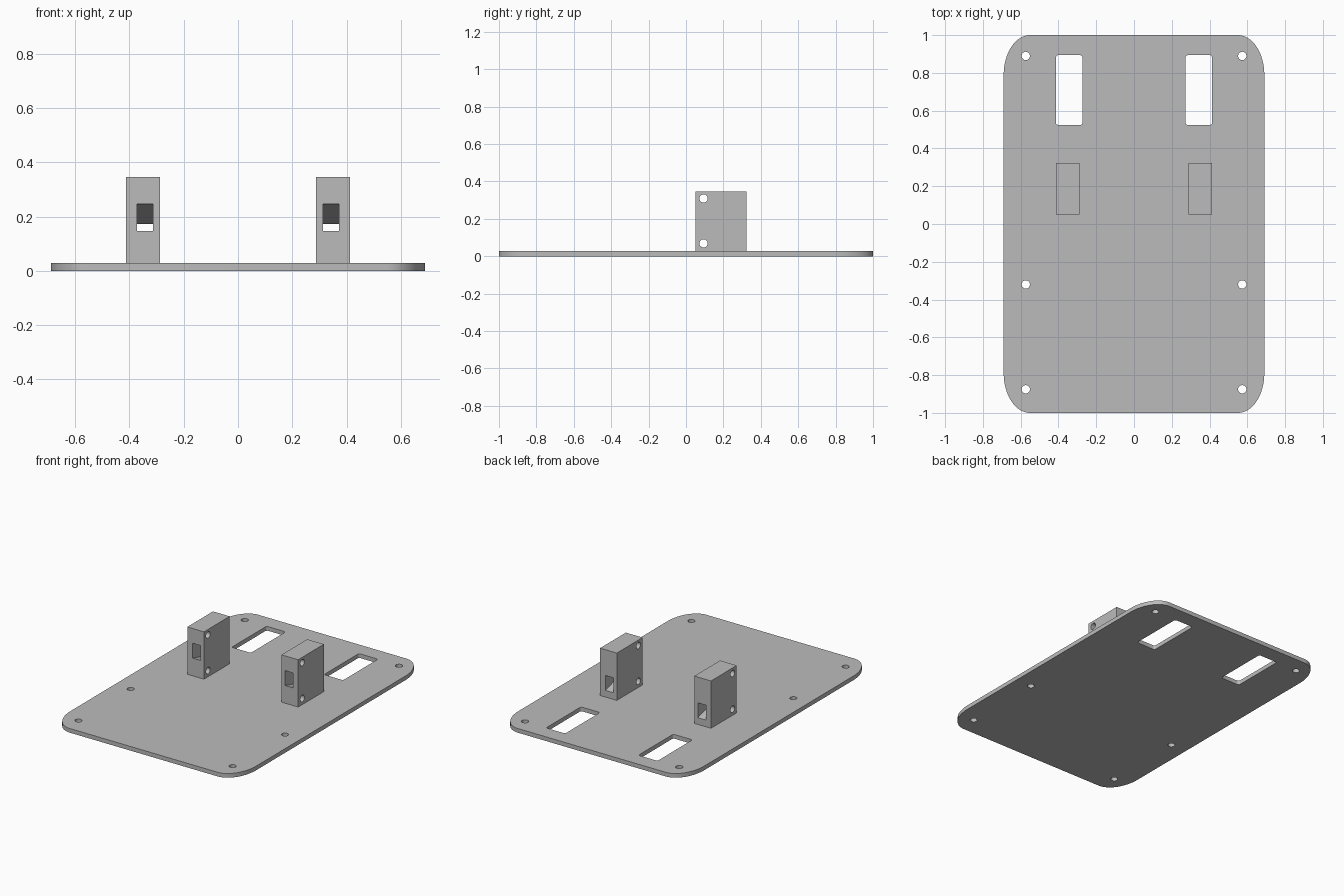
import bpy, bmesh
from math import cos, sin, pi
from mathutils import Vector

cube = bpy.data.objects.get("Cube")
if cube:
    bpy.data.objects.remove(cube, do_unlink=True)

grey = bpy.data.materials.new("mid grey")
grey.use_nodes = True
grey.diffuse_color = (0.5, 0.5, 0.5, 1)
grey.node_tree.nodes["Principled BSDF"].inputs["Base Color"].default_value = (0.5, 0.5, 0.5, 1)

TOP = 0.028


def rounded(cx, cy, hx, hy, rx, ry, steps):
    """Rectangle outline with elliptical corners."""
    pts = []
    for q, (sx, sy) in enumerate([(1, 1), (-1, 1), (-1, -1), (1, -1)]):
        for i in range(steps + 1):
            a = (q + i / steps) * pi / 2
            pts.append((cx + sx * (hx - rx) + rx * cos(a),
                        cy + sy * (hy - ry) + ry * sin(a)))
    return pts


def circle(cx, cy, r, n=32):
    return [(cx + r * cos(2 * pi * i / n), cy + r * sin(2 * pi * i / n)) for i in range(n)]


def prism(bm, pts, lo, hi, axis="z"):
    """Extrude an outline in XY along z, or an outline in YZ along x."""
    place = (lambda p, h: (p[0], p[1], h)) if axis == "z" else (lambda p, h: (h, p[0], p[1]))
    face = bm.faces.new([bm.verts.new(place(p, lo)) for p in pts])
    ext = bmesh.ops.extrude_face_region(bm, geom=[face])["geom"]
    move = Vector(place((0, 0), hi - lo))
    bmesh.ops.translate(bm, verts=[v for v in ext if isinstance(v, bmesh.types.BMVert)], vec=move)


def make(name, prisms):
    bm = bmesh.new()
    for args in prisms:
        prism(bm, *args)
    bmesh.ops.recalc_face_normals(bm, faces=bm.faces)
    mesh = bpy.data.meshes.new(name)
    bm.to_mesh(mesh)
    bm.free()
    mesh.materials.append(grey)
    ob = bpy.data.objects.new(name, mesh)
    bpy.context.collection.objects.link(ob)
    return ob


def cut(ob, prisms):
    """Cut the prisms out of the part and smooth its curved walls."""
    cutter = make(ob.name + "_cutter", prisms)
    cutter.hide_render = True
    mod = ob.modifiers.new("cut", "BOOLEAN")
    mod.operation, mod.solver, mod.object = "DIFFERENCE", "EXACT", cutter
    bpy.ops.object.select_all(action="DESELECT")
    bpy.context.view_layer.objects.active = ob
    ob.select_set(True)
    bpy.ops.object.modifier_apply(modifier=mod.name)
    bpy.data.objects.remove(cutter, do_unlink=True)
    bpy.ops.object.shade_smooth_by_angle(angle=pi / 6)


# Base plate with screw holes and slots
plate = make("base_plate", [(rounded(0, 0, 0.69, 1, 0.14, 0.21, 16), 0, TOP)])
openings = []
for s in (-1, 1):
    for y in (0.89, -0.32, -0.875):
        openings.append((circle(s * 0.573, y, 0.022), -0.1, 0.1))
    openings.append((rounded(s * 0.343, 0.709, 0.071, 0.185, 0.014, 0.014, 5), -0.1, 0.1))
cut(plate, openings)

# Upright blocks with a sloping tunnel and two cross holes
FRONT, BACK = 0.05, 0.323
for s, side in ((-1, "right"), (1, "left")):
    x0, x1 = sorted((s * 0.288, s * 0.412))
    t0, t1 = sorted((s * 0.314, s * 0.373))
    block = make(side + "_block",
                 [([(FRONT, TOP), (BACK, TOP), (BACK, 0.346), (FRONT, 0.346)], x0, x1, "x")])
    slope = (0.173 - 0.247) / (BACK - FRONT)
    y0, y1 = FRONT - 0.05, BACK + 0.05
    za, zb = 0.247 - 0.05 * slope, 0.173 + 0.05 * slope
    tunnel = [(y0, za - 0.1), (y1, zb - 0.1), (y1, zb), (y0, za)]
    cut(block, [(tunnel, t0, t1, "x")]
        + [(circle(0.094, z, 0.022), x0 - 0.05, x1 + 0.05, "x") for z in (0.069, 0.309)])
